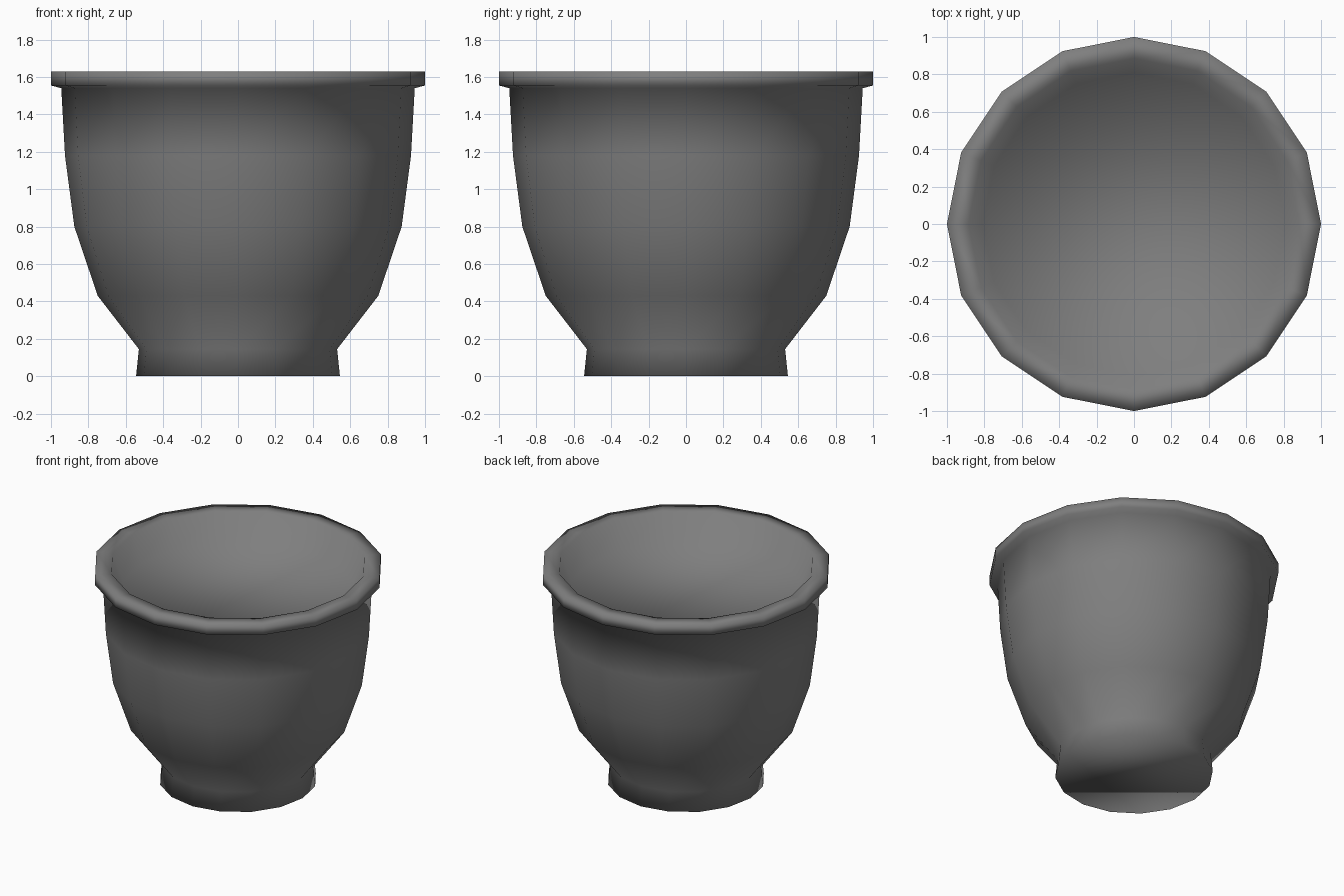
import bpy
import bmesh
from math import cos, sin, tau

if "Cube" in bpy.data.objects:
    bpy.data.objects.remove(bpy.data.objects["Cube"], do_unlink=True)

SIDES = 16

# Cross-section (radius, height): foot, outer wall, lip, shallow inner floor
PROFILE = [
    (0.545, 0.00), (0.53, 0.145),
    (0.75, 0.43), (0.875, 0.80), (0.925, 1.18), (0.945, 1.54),
    (1.00, 1.555), (1.00, 1.63), (0.885, 1.63),
    (0.81, 1.43),
]


def make_material(name, color):
    mat = bpy.data.materials.new(name)
    mat.use_nodes = True
    mat.diffuse_color = color
    mat.node_tree.nodes["Principled BSDF"].inputs["Base Color"].default_value = color
    return mat


def lathe(name, profile, mat):
    bm = bmesh.new()
    rings = []
    for radius, z in profile:
        rings.append([bm.verts.new((radius * cos(tau * i / SIDES),
                                    radius * sin(tau * i / SIDES), z))
                      for i in range(SIDES)])
    # Walls between neighbouring rings
    for low, high in zip(rings, rings[1:]):
        for i in range(SIDES):
            j = (i + 1) % SIDES
            bm.faces.new((low[i], low[j], high[j], high[i]))
    # Underside and inner floor
    bm.faces.new(rings[0][::-1])
    bm.faces.new(rings[-1])
    bmesh.ops.recalc_face_normals(bm, faces=bm.faces[:])
    for face in bm.faces:
        face.smooth = True
    mesh = bpy.data.meshes.new(name)
    bm.to_mesh(mesh)
    bm.free()
    mesh.materials.append(mat)
    obj = bpy.data.objects.new(name, mesh)
    bpy.context.collection.objects.link(obj)
    return obj


grey = make_material("grey", (0.21, 0.21, 0.21, 1.0))
lathe("pot", PROFILE, grey)
